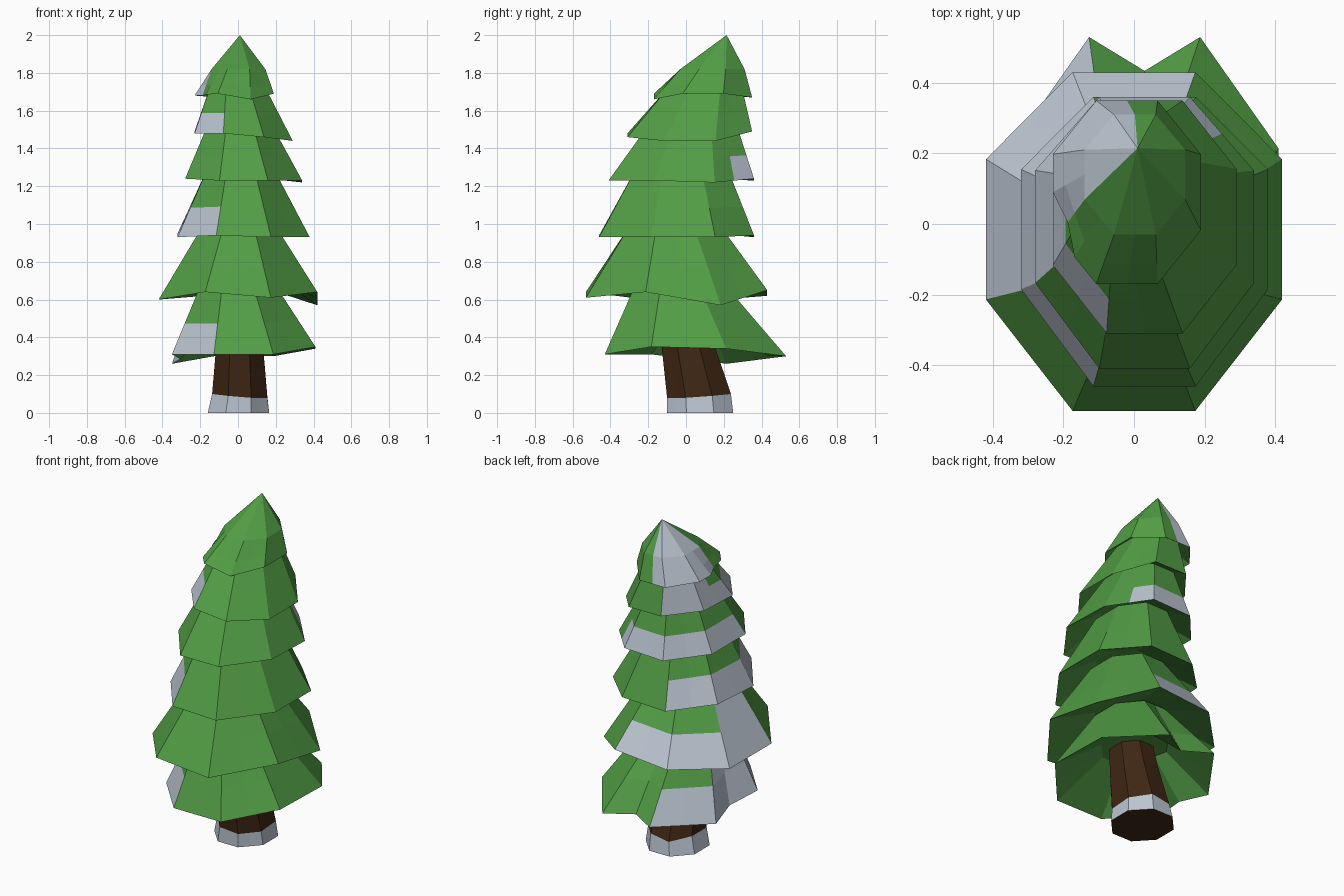
import bpy, bmesh, math
from mathutils import Vector

if "Cube" in bpy.data.objects:
    bpy.data.objects.remove(bpy.data.objects["Cube"])


def material(name, rgb):
    m = bpy.data.materials.new(name)
    m.diffuse_color = (*rgb, 1)
    m.use_nodes = True
    m.node_tree.nodes["Principled BSDF"].inputs["Base Color"].default_value = m.diffuse_color
    return m


GREEN = material("needles", (0.085, 0.34, 0.06))
SNOW = material("snow", (0.5, 0.56, 0.64))
BROWN = material("bark", (0.05, 0.02, 0.007))


def ring(box, z, dz=(0,) * 8, pinch=None, skew=0):
    """Eight-sided ring filling box (x0, x1, y0, y1), with an extra point mid-edge.
    pinch scales single points inward, skew evens out the side corners."""
    x0, x1, y0, y1 = box
    c = Vector(((x0 + x1) / 2, (y0 + y1) / 2, z))
    r = 1 / math.cos(math.pi / 8)
    corners = []
    for k in range(8):
        a = math.pi / 8 + k * math.pi / 4
        p = c + Vector(((x1 - x0) / 2 * r * math.cos(a),
                        (y1 - y0) / 2 * r * math.sin(a), dz[k] / 100))
        if k in (0, 3, 4, 7):
            p.y -= skew * c.y
        corners.append(p)
    pts = []
    for k, p in enumerate(corners):
        pts += [p, (p + corners[(k + 1) % 8]) / 2]
    for i, f in (pinch or {}).items():
        p = pts[i]
        p.x, p.y = c.x + (p.x - c.x) * f, c.y + (p.y - c.y) * f
    return pts


def loft(name, rings, bottom, top, mats, snow):
    """Skin the rings, fan both ends to a point; snow maps row -> segments."""
    bm = bmesh.new()
    rows = [[bm.verts.new(p) for p in r] for r in rings]
    n = len(rows[0])
    lo, hi = bm.verts.new(bottom), bm.verts.new(top)
    for j in range(n):
        k = (j + 1) % n
        bm.faces.new((rows[0][k], rows[0][j], lo))
        for i in range(len(rows) - 1):
            f = bm.faces.new((rows[i][j], rows[i][k], rows[i + 1][k], rows[i + 1][j]))
            f.material_index = int(j in snow.get(i, ()))
        f = bm.faces.new((rows[-1][j], rows[-1][k], hi))
        f.material_index = int(j in snow.get(len(rows) - 1, ()))
    bmesh.ops.recalc_face_normals(bm, faces=bm.faces)
    me = bpy.data.meshes.new(name)
    bm.to_mesh(me)
    bm.free()
    for m in mats:
        me.materials.append(m)
    ob = bpy.data.objects.new(name, me)
    bpy.context.collection.objects.link(ob)


def lerp_ring(a, b, t):
    return [p.lerp(q, t) for p, q in zip(a, b)]


# Leaning trunk with a snowy foot
trunk = [ring((-.16, .165, -.1, .25), 0),
         ring((-.137, .155, -.1, .238), .09, (0, 1, -1, 1, 1, 0, -1, -1)),
         ring((-.115, .132, -.13, .15), .36),
         ring((-.1, .12, -.14, .1), .56)]
loft("trunk", trunk, (0, .075, 0), (0, -.02, .56), (BROWN, SNOW), {0: range(16)})

# Branch tiers: rim box, rim z, top box, top z, rim height offsets,
# snow low / high, underside rise, pinched points
TIERS = [
    ((-.35, .41, -.43, .53), .31, (-.18, .17, -.25, .17), .72,
     (3, -1, -1, -5, 0, 0, 0, 4), range(4, 10), range(6, 8), .17, {3: .8, 7: .88}),
    ((-.42, .42, -.53, .43), .61, (-.17, .18, -.28, .16), 1.02,
     (-4, 4, 1, -1, -1, 3, 0, 3), range(2, 8), range(6, 8), .11, {}),
    ((-.32, .38, -.46, .36), .93, (-.15, .175, -.25, .21), 1.32,
     (0, 1, 0, 2, 0, 1, 0, 0), range(4, 10), (), .11, {}),
    ((-.28, .34, -.41, .36), 1.23, (-.15, .165, -.18, .26), 1.55,
     (-1, 1, 0, 1, 1, 0, 0, 0), range(1, 8), (), .11, {}),
    ((-.23, .29, -.31, .35), 1.47, (-.14, .13, -.07, .29), 1.75,
     (-3, 2, 2, 2, 1, 1, -1, -3), range(4, 10), range(4, 7), .11, {}),
    ((-.23, .19, -.17, .35), 1.68, (-.14, .145, -.03, .31), 1.82,
     (1, -1, -1, 0, 0, 1, -2, 1), range(3, 8), range(3, 8), .09, {8: .8}),
]
for i, (box, z, top_box, top_z, dz, low, high, rise, pinch) in enumerate(TIERS):
    rim = ring(box, z, dz, pinch, .7 if i < 4 else 0)
    top = ring(top_box, top_z)
    centre = Vector((sum(box[:2]) / 2, sum(box[2:]) / 2, z + rise + .02))
    under = [centre.lerp(Vector((p.x, p.y, z + rise)), .42) for p in rim]
    last = i == len(TIERS) - 1
    peak = (.01, .215, 2) if last else (sum(top_box[:2]) / 2, sum(top_box[2:]) / 2, top_z)
    loft(f"branch_tier_{i + 1}", [under, rim, lerp_ring(rim, top, .4), top],
         centre, peak, (GREEN, SNOW),
         {1: low, 2: high, 3: high if last else ()})
